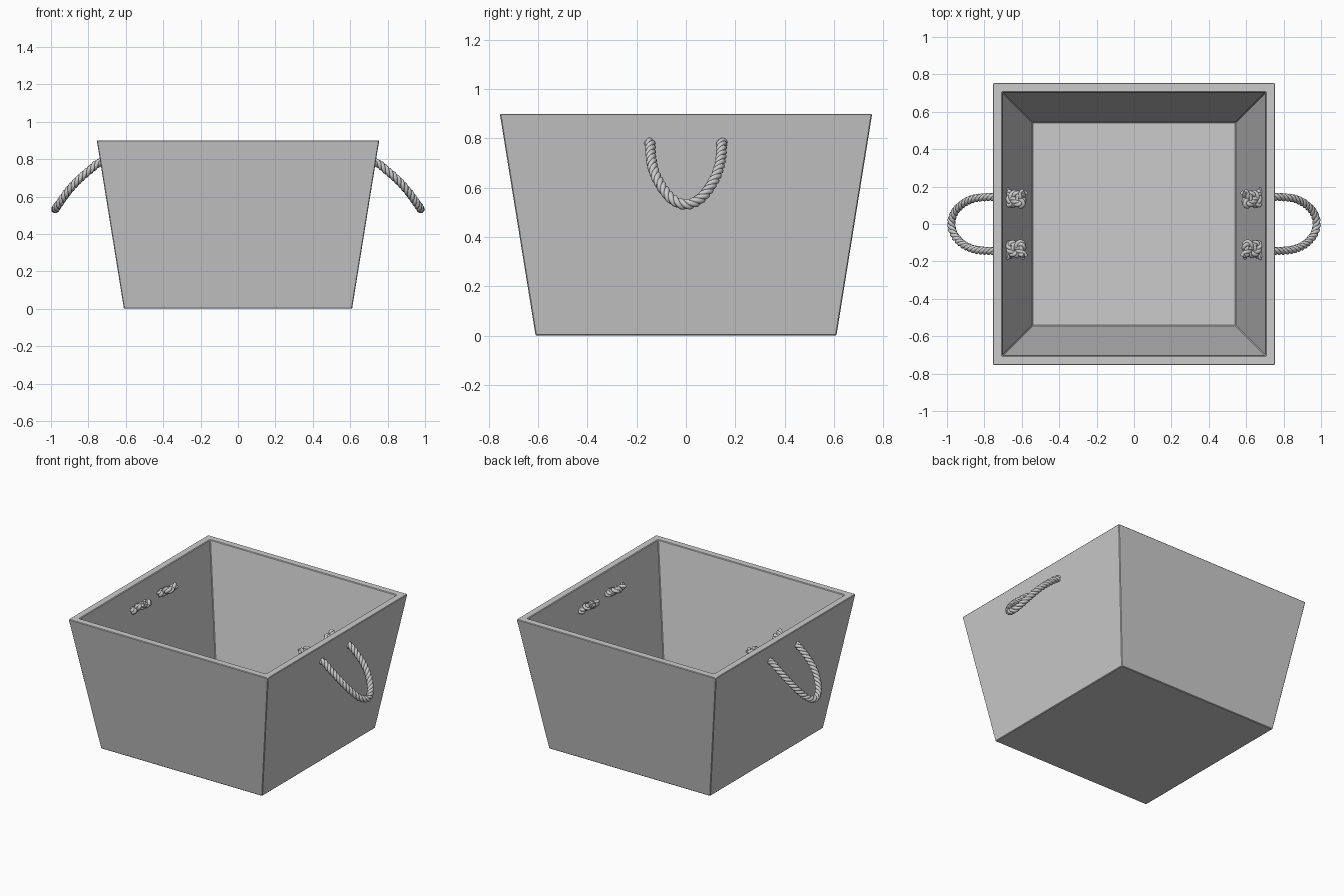
import bpy, bmesh, math
from mathutils import Vector

if "Cube" in bpy.data.objects:
    bpy.data.objects.remove(bpy.data.objects["Cube"])

grey = bpy.data.materials.new("plain grey")
grey.diffuse_color = (0.6, 0.6, 0.6, 1)
grey.use_nodes = True
grey.node_tree.nodes["Principled BSDF"].inputs["Base Color"].default_value = grey.diffuse_color


# Tapered open box: outer bottom, outer rim, inner rim, inner floor
def build_box():
    bm = bmesh.new()
    rings = []
    for half, z in ((0.61, 0), (0.755, 0.90), (0.705, 0.90), (0.545, 0.04)):
        rings.append([bm.verts.new((sx * half, sy * half, z))
                      for sx, sy in ((-1, -1), (1, -1), (1, 1), (-1, 1))])
    for a, b in zip(rings, rings[1:]):
        for i in range(4):
            j = (i + 1) % 4
            bm.faces.new((a[i], a[j], b[j], b[i]))
    bm.faces.new(rings[0][::-1])
    bm.faces.new(rings[-1])
    bmesh.ops.recalc_face_normals(bm, faces=bm.faces)
    bmesh.ops.bevel(bm, geom=bm.edges[:], offset=0.004, segments=1, affect='EDGES')
    me = bpy.data.meshes.new("tapered_box")
    bm.to_mesh(me)
    bm.free()
    me.materials.append(grey)
    ob = bpy.data.objects.new("tapered_box", me)
    bpy.context.collection.objects.link(ob)


# Overhand knot just inside the wall, running from the wall to the loose end
def knot(side):
    pts = []
    for i in range(41):
        t = -2.05 + 4.1 * i / 40
        a = 0.018 * (t**3 - 3 * t)
        b = 0.0145 * (t**4 - 4 * t * t + 1)
        c = 0.0022 * (t**5 - 10 * t)
        pts.append(Vector((0.632 - a, side * (0.147 + b), 0.79 + c)))
    return pts


def catmull(pts, n):
    p = [2 * pts[0] - pts[1]] + pts + [2 * pts[-1] - pts[-2]]
    out = []
    for a, b, c, d in zip(p, p[1:], p[2:], p[3:]):
        for k in range(n):
            t = k / n
            out.append(0.5 * (2 * b + (c - a) * t + (2 * a - 5 * b + 4 * c - d) * t * t
                              + (3 * b - a - 3 * c + d) * t**3))
    return out + [pts[-1]]


def even_spacing(pts, step):
    out, need = [pts[0]], step
    for a, b in zip(pts, pts[1:]):
        length = (b - a).length
        while length > 0 and need <= length:
            out.append(a.lerp(b, need / length))
            need += step
        need -= length
    return out


# Rope: three strands wound around the path
def build_rope(name, sign):
    half = [(0.735, 0.147, 0.782), (0.80, 0.143, 0.735), (0.86, 0.134, 0.682),
            (0.915, 0.108, 0.62), (0.96, 0.06, 0.557)]
    front = [Vector((x, -y, z)) for x, y, z in half]
    back = [Vector(p) for p in reversed(half)]
    path = knot(-1)[::-1] + front + [Vector((0.977, 0, 0.532))] + back + knot(1)
    path = even_spacing(catmull(path, 8), 0.007)
    path = [Vector((sign * p.x, p.y, p.z)) for p in path]

    cu = bpy.data.curves.new(name, 'CURVE')
    cu.dimensions = '3D'
    cu.bevel_depth = 0.0112
    cu.bevel_resolution = 2
    cu.use_fill_caps = True
    strands = [[], [], []]
    normal = Vector((0.1, 0.2, 1))
    for i, p in enumerate(path):
        tan = (path[min(i + 1, len(path) - 1)] - path[max(i - 1, 0)]).normalized()
        normal = (normal - tan * normal.dot(tan)).normalized()
        side = tan.cross(normal)
        for k in range(3):
            ang = sign * (2 * math.pi * (i * 0.007 / 0.084 + k / 3))
            strands[k].append(p + 0.0112 * (normal * math.cos(ang) + side * math.sin(ang)))
    for pts in strands:
        sp = cu.splines.new('POLY')
        sp.points.add(len(pts) - 1)
        for q, v in zip(sp.points, pts):
            q.co = (*v, 1)
        sp.use_smooth = True
    cu.materials.append(grey)
    ob = bpy.data.objects.new(name, cu)
    bpy.context.collection.objects.link(ob)
    bpy.ops.object.select_all(action='DESELECT')
    ob.select_set(True)
    bpy.context.view_layer.objects.active = ob
    bpy.ops.object.convert(target='MESH')
    bpy.ops.object.shade_smooth_by_angle(angle=math.radians(50))


build_box()
build_rope("right_rope_handle", 1)
build_rope("left_rope_handle", -1)
